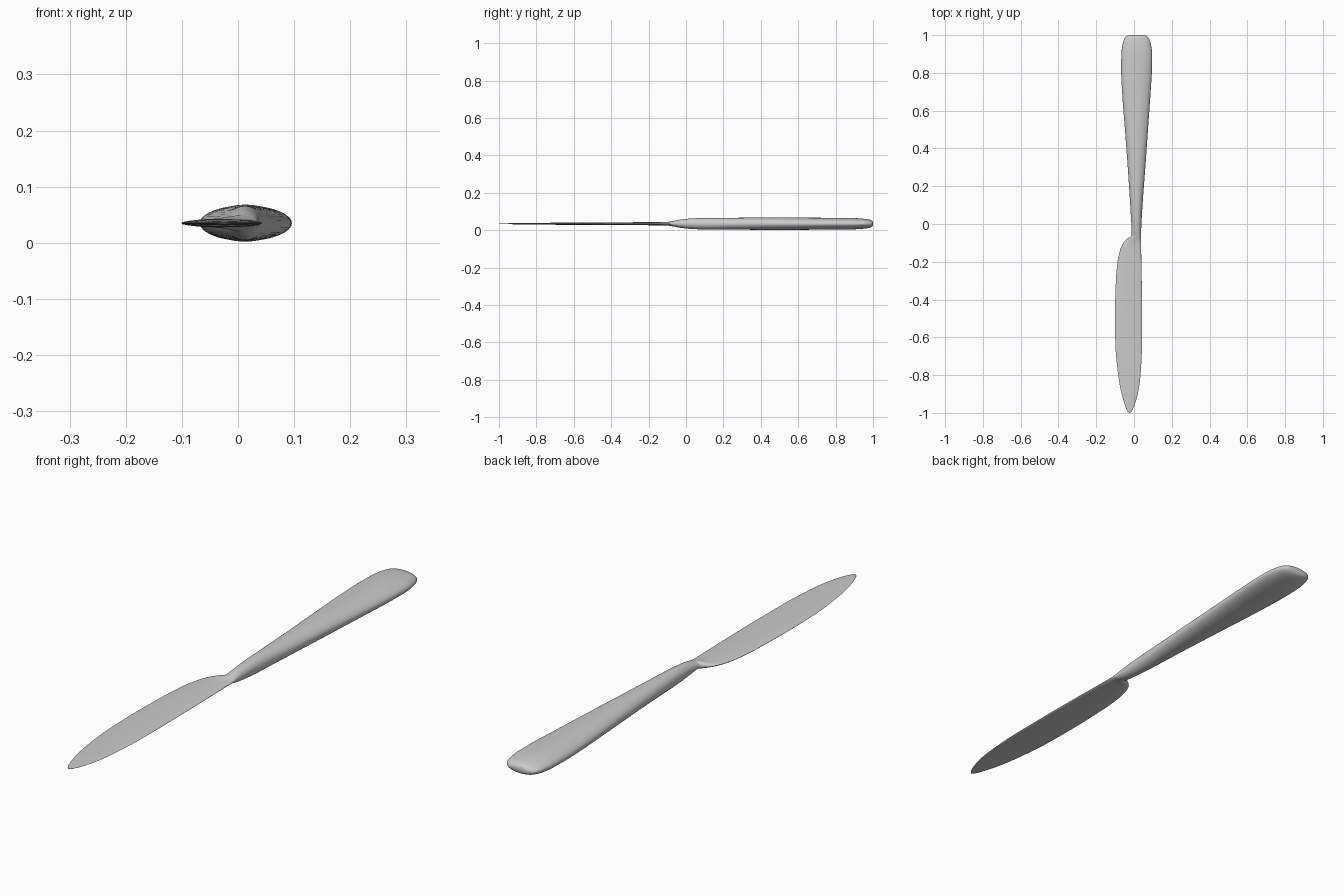
import bpy, bmesh, math

if "Cube" in bpy.data.objects:
    bpy.data.objects.remove(bpy.data.objects["Cube"])

ZC = 0.035   # mid height of the knife
N = 48       # points round each section
# stations: y, left x, right x, half thickness
HANDLE_BLADE = [
    (1.0, -0.022, 0.052, 0.010), (0.995, -0.038, 0.066, 0.016),
    (0.98, -0.051, 0.080, 0.022), (0.95, -0.061, 0.090, 0.0265),
    (0.90, -0.067, 0.096, 0.030), (0.82, -0.068, 0.095, 0.0315),
    (0.70, -0.063, 0.088, 0.032), (0.50, -0.048, 0.074, 0.033),
    (0.30, -0.033, 0.060, 0.032), (0.10, -0.020, 0.045, 0.031),
    (0.03, -0.016, 0.041, 0.028), (-0.03, -0.013, 0.038, 0.022),
    (-0.065, -0.014, 0.037, 0.015), (-0.075, -0.032, 0.037, 0.0135),
    (-0.10, -0.057, 0.037, 0.010), (-0.14, -0.074, 0.038, 0.0088),
    (-0.20, -0.087, 0.039, 0.0082), (-0.30, -0.096, 0.041, 0.0078),
    (-0.50, -0.101, 0.043, 0.007), (-0.65, -0.098, 0.042, 0.006),
    (-0.78, -0.086, 0.036, 0.0045), (-0.88, -0.070, 0.024, 0.0035),
    (-0.95, -0.051, 0.006, 0.0025), (-0.985, -0.038, -0.009, 0.002),
    (-0.997, -0.030, -0.017, 0.0015), (-1.0, -0.025, -0.021, 0.001),
]


def hermite(pts, steps):
    """Smooth monotone interpolation of the stations along y."""
    def slope(i, k):
        if i in (0, len(pts) - 1):
            return None
        a = (pts[i][k] - pts[i-1][k]) / (pts[i][0] - pts[i-1][0])
        b = (pts[i+1][k] - pts[i][k]) / (pts[i+1][0] - pts[i][0])
        return 0 if a * b <= 0 else 2 * a * b / (a + b)
    out = []
    for i in range(len(pts) - 1):
        p, q = pts[i], pts[i+1]
        h = q[0] - p[0]
        for s in range(steps):
            t = s / steps
            row = [p[0] + h * t]
            for k in (1, 2, 3):
                sec = (q[k] - p[k]) / h
                m0, m1 = slope(i, k), slope(i + 1, k)
                m0 = sec if m0 is None else m0
                m1 = sec if m1 is None else m1
                row.append((2*t**3 - 3*t*t + 1) * p[k] + (t**3 - 2*t*t + t) * h * m0
                           + (3*t*t - 2*t**3) * q[k] + (t**3 - t*t) * h * m1)
            out.append(row)
    out.append(list(pts[-1]))
    return out


# one continuous loft of oval sections: handle, neck and blade
bm = bmesh.new()
rings = []
for y, l, r, h in hermite(HANDLE_BLADE, 4):
    c, w = (l + r) / 2, (r - l) / 2
    rings.append([bm.verts.new((c + w * math.cos(2*math.pi*j/N), y,
                                ZC + h * math.sin(2*math.pi*j/N))) for j in range(N)])
for a, b in zip(rings, rings[1:]):
    for j in range(N):
        bm.faces.new((a[j], a[(j+1) % N], b[(j+1) % N], b[j]))
bm.faces.new(rings[0])
bm.faces.new(rings[-1])
bmesh.ops.recalc_face_normals(bm, faces=bm.faces)
me = bpy.data.meshes.new("butter_knife")
bm.to_mesh(me)
bm.free()
knife = bpy.data.objects.new("butter_knife", me)
bpy.context.collection.objects.link(knife)

bpy.context.view_layer.objects.active = knife
knife.select_set(True)
bpy.ops.object.shade_smooth_by_angle(angle=math.radians(50))
